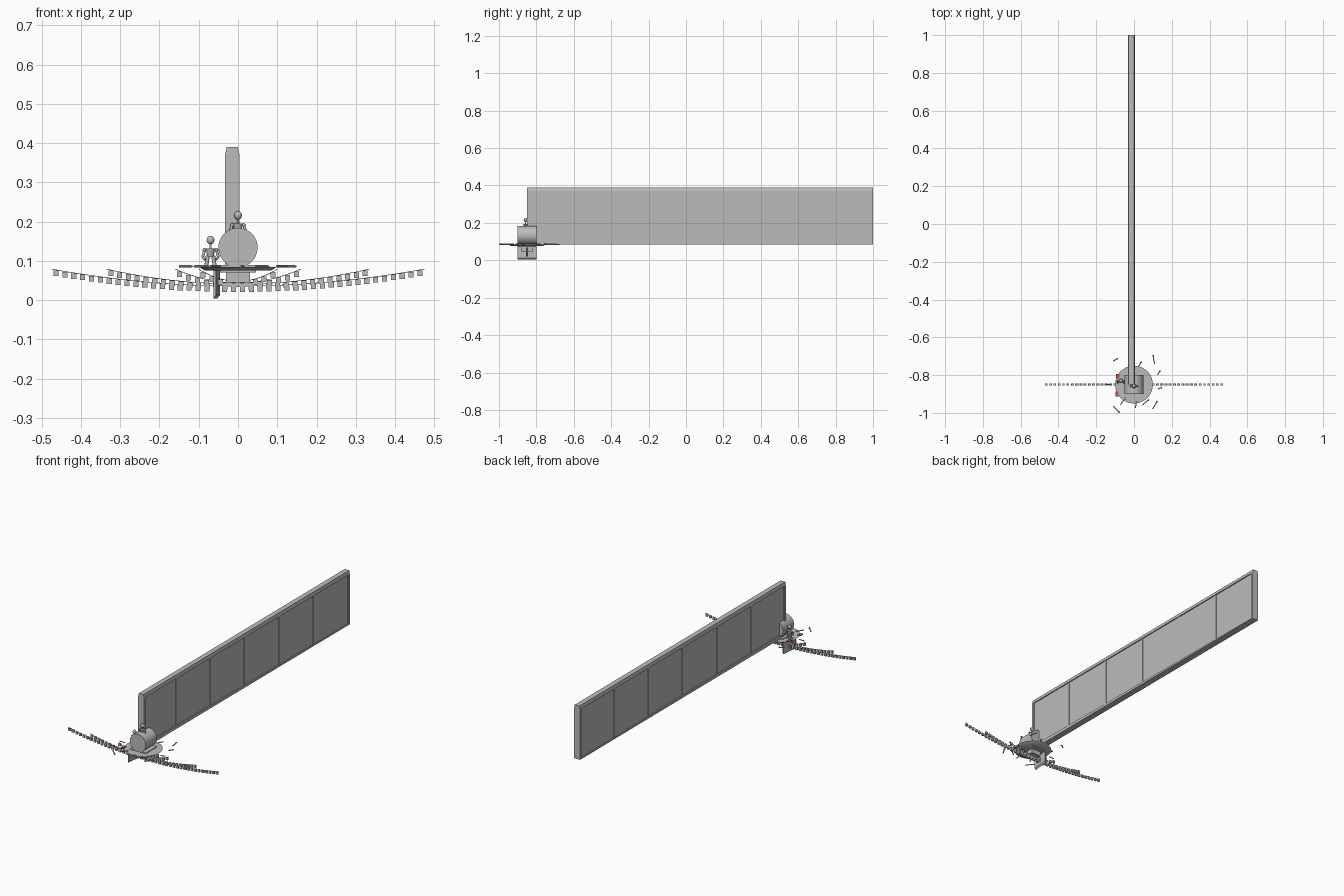
import bpy, bmesh, math
from mathutils import Vector

if "Cube" in bpy.data.objects:
    bpy.data.objects.remove(bpy.data.objects["Cube"])


def material(name, rgb):
    m = bpy.data.materials.new(name)
    m.diffuse_color = (*rgb, 1)
    m.use_nodes = True
    m.node_tree.nodes["Principled BSDF"].inputs["Base Color"].default_value = m.diffuse_color
    return m


GREY = material("plain grey", (0.5, 0.5, 0.5))
RED = material("red", (0.6, 0.08, 0.07))
CY = -0.85  # y of the round platform's centre


def finish(name, bm, mat=GREY, smooth=False):
    bmesh.ops.recalc_face_normals(bm, faces=bm.faces)
    me = bpy.data.meshes.new(name)
    bm.to_mesh(me)
    bm.free()
    me.materials.append(mat)
    ob = bpy.data.objects.new(name, me)
    bpy.context.collection.objects.link(ob)
    if smooth:
        bpy.context.view_layer.objects.active = ob
        ob.select_set(True)
        bpy.ops.object.shade_smooth_by_angle(angle=math.radians(40))
        ob.select_set(False)
    return ob


def add_box(bm, lo, hi):
    vs = bmesh.ops.create_cube(bm, size=1)["verts"]
    for v in vs:
        v.co = Vector([(l + h) / 2 + c * (h - l) for l, h, c in zip(lo, hi, v.co)])
    return vs


def add_rod(bm, a, b, r1, r2=None, seg=10):
    a, b = Vector(a), Vector(b)
    vs = bmesh.ops.create_cone(bm, cap_ends=True, segments=seg, radius1=r1,
                               radius2=r1 if r2 is None else r2, depth=(b - a).length)["verts"]
    rot = (b - a).to_track_quat("Z", "Y")
    for v in vs:
        v.co = rot @ v.co + (a + b) / 2


def add_ball(bm, c, r, sz=1):
    for v in bmesh.ops.create_uvsphere(bm, u_segments=12, v_segments=8, radius=r)["verts"]:
        v.co = Vector((v.co.x, v.co.y, v.co.z * sz)) + Vector(c)


def box(name, lo, hi, mat=GREY):
    bm = bmesh.new()
    add_box(bm, lo, hi)
    return finish(name, bm, mat)


# Long wall: recessed panel inside a frame, top rail chamfered
X0, X1 = -0.033, 0.004
box("wall_panel", (-0.027, -0.845, 0.09), (-0.002, 0.99, 0.38))
bm = bmesh.new()
for v in add_box(bm, (X0, -0.85, 0.37), (X1, 1.0, 0.39)):
    if v.co.z > 0.38:
        v.co.x += 0.004 if v.co.x < -0.015 else -0.004
add_box(bm, (X0, -0.85, 0.085), (X1, -0.837, 0.37))
add_box(bm, (X0, 0.987, 0.085), (X1, 1.0, 0.37))
finish("wall_frame", bm)
bm = bmesh.new()
for v in add_box(bm, (X0, -0.85, 0.085), (X1, 1.0, 0.105)):
    if v.co.y > 0 and v.co.z > 0.1:
        v.co.z = 0.09
finish("wall_tapered_sill", bm)
bm = bmesh.new()
for i in range(5):
    y = -0.55 + i * 0.308
    add_box(bm, (-0.030, y - 0.007, 0.095), (0.001, y + 0.007, 0.375))
finish("wall_battens", bm)

# Drum lying along y on a saddle
bm = bmesh.new()
add_rod(bm, (0, -0.9, 0.134), (0, -0.8, 0.134), 0.05, seg=48)
finish("drum", bm, smooth=True)
bm = bmesh.new()
for v in add_box(bm, (-0.05, -0.9, 0.07), (0.05, -0.8, 0.09)):
    if v.co.z < 0.08:
        v.co.x *= 0.9
finish("drum_saddle", bm)

# Round platform and the parts hanging below it
bm = bmesh.new()
add_rod(bm, (0, CY, 0.076), (0, CY, 0.085), 0.085, 0.1, seg=40)
finish("platform", bm, smooth=True)
box("under_box", (-0.03, -0.88, 0.045), (0.03, -0.82, 0.077))
bm = bmesh.new()
for v in add_box(bm, (-0.063, -0.9, 0.004), (-0.056, -0.8, 0.08)):
    if v.co.z < 0.01 and v.co.x > -0.06:
        v.co.z = 0.013
    if v.co.y > CY:
        v.co.x += 0.01
finish("side_plate", bm)

# Loose pieces spread around the platform: (x, y, length, angle)
bm = bmesh.new()
for x, y, ln, deg in [(0.105, -0.72, 0.045, 100), (0.13, -0.79, 0.025, 55),
                      (0.135, -0.87, 0.02, 20), (0.11, -0.96, 0.045, 60),
                      (-0.095, -0.98, 0.045, -45), (-0.1, -0.72, 0.025, 30),
                      (0.0, -0.685, 0.025, 110), (0.03, -0.745, 0.03, 60),
                      (-0.135, -0.85, 0.03, 0), (0.06, -0.945, 0.04, 40),
                      (0.01, -0.96, 0.03, 80), (-0.06, -0.94, 0.04, 55)]:
    d = Vector((math.cos(math.radians(deg)), math.sin(math.radians(deg)), 0)) * ln / 2
    c = Vector((x, y, 0.086))
    add_rod(bm, c - d, c + d, 0.003, seg=6)
    add_ball(bm, c + d, 0.005, 0.6)
finish("loose_pieces", bm, smooth=True)


# Small figures
def figure(name, x, y, z, standing):
    bm = bmesh.new()
    add_ball(bm, (x, y, z + 0.068), 0.010, 1.1)
    add_rod(bm, (x, y, z + 0.042), (x, y, z + 0.06), 0.003)
    add_rod(bm, (x, y, z + 0.025), (x, y, z + 0.047), 0.008, 0.013)
    for s in (-1, 1):
        add_ball(bm, (x + s * 0.015, y, z + 0.043), 0.005)
        add_rod(bm, (x + s * 0.015, y, z + 0.043), (x + s * 0.02, y - 0.003, z + 0.025), 0.0035)
        add_rod(bm, (x + s * 0.02, y - 0.003, z + 0.025), (x + s * 0.014, y - 0.014, z + 0.018), 0.003)
        if standing:
            add_rod(bm, (x + s * 0.007, y, z + 0.028), (x + s * 0.011, y, z), 0.005)
            add_box(bm, (x + s * 0.011 - 0.005, y - 0.014, z), (x + s * 0.011 + 0.005, y + 0.005, z + 0.004))
    finish(name, bm, smooth=True)


figure("standing_figure", -0.07, -0.83, 0.085, True)
figure("drum_figure", 0.0, -0.858, 0.148, False)
for i, (x, y) in enumerate([(-0.085, -0.805), (-0.09, -0.9)]):
    box(f"red_patch_{i}", (x - 0.009, y - 0.012, 0.085), (x + 0.009, y + 0.012, 0.089), RED)

# Sagging strings with hanging tags
for i, (half, low) in enumerate([(0.475, 0.036), (0.335, 0.041), (0.16, 0.044), (0.1, 0.048)]):
    def sag(x):
        return low + (0.079 - low) * (x / half) ** 2
    bm, tags = bmesh.new(), bmesh.new()
    xs = [half * (k / 12 - 1) for k in range(25)]
    for a, b in zip(xs, xs[1:]):
        add_rod(bm, (a, CY, sag(a)), (b, CY, sag(b)), 0.0008, seg=5)
    finish(f"string_{i}", bm, RED)
    n = round(2 * half / 0.0225)
    for k in range(n):
        x = -half + 2 * half * (k + 0.5) / n
        z = sag(x)
        add_box(tags, (x - 0.0065, CY - 0.005, z - 0.015), (x + 0.0065, CY + 0.005, z - 0.001))
    finish(f"string_tags_{i}", tags)
